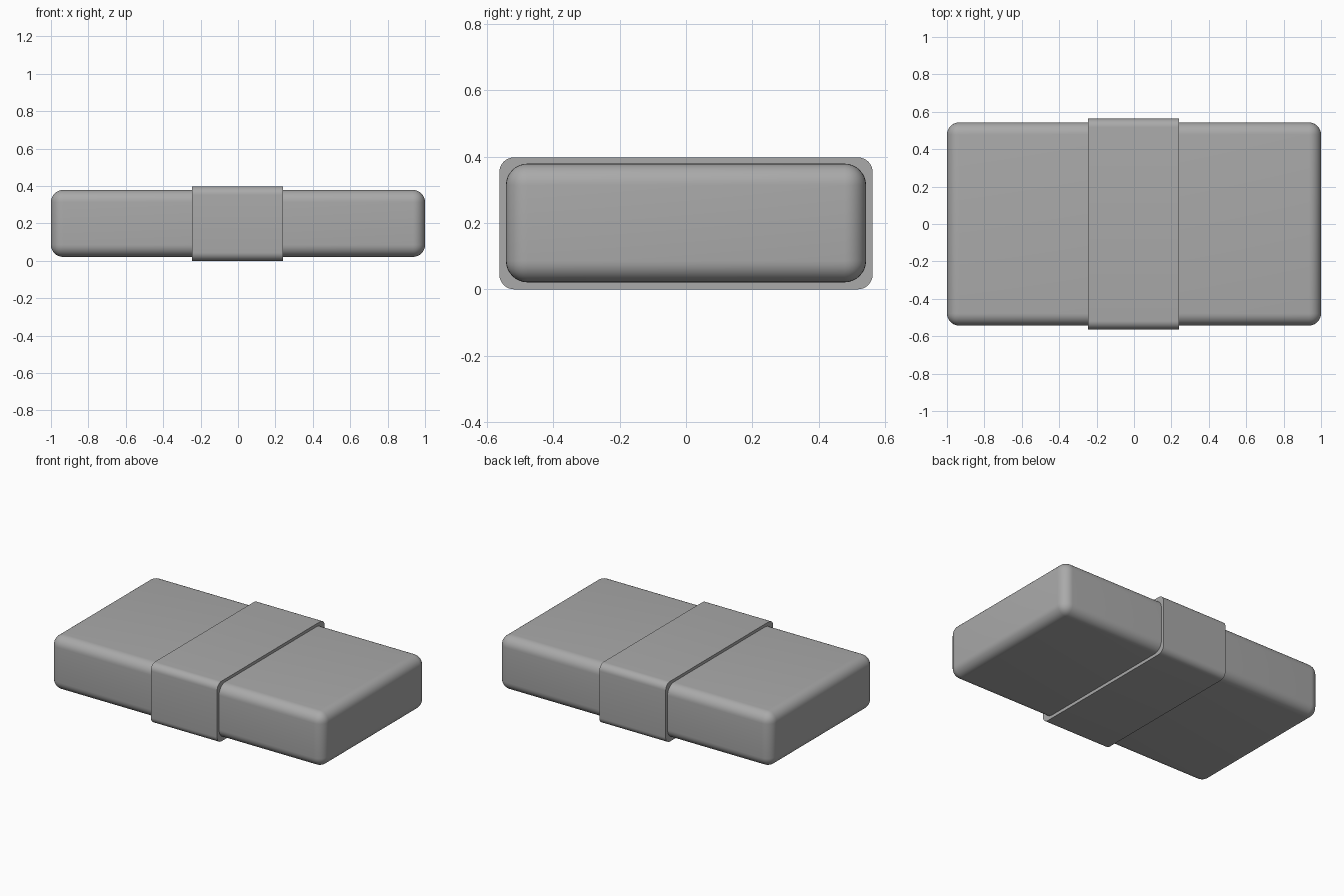
import bpy
import bmesh

cube = bpy.data.objects.get("Cube")
if cube:
    bpy.data.objects.remove(cube, do_unlink=True)

grey = bpy.data.materials.new("plain grey")
grey.use_nodes = True
colour = (0.4, 0.4, 0.4, 1)
grey.diffuse_color = colour
grey.node_tree.nodes["Principled BSDF"].inputs["Base Color"].default_value = colour


def rounded_box(name, size, centre, radius, lengthwise_only=False):
    """Box with rounded edges, either all of them or only those along x."""
    bm = bmesh.new()
    bmesh.ops.create_cube(bm, size=1)
    bmesh.ops.scale(bm, vec=size, verts=bm.verts)
    edges = [e for e in bm.edges
             if not lengthwise_only
             or abs(e.verts[0].co.x - e.verts[1].co.x) > 0.01]
    bmesh.ops.bevel(bm, geom=edges, offset=radius, segments=8,
                    profile=0.5, affect='EDGES')
    mesh = bpy.data.meshes.new(name)
    bm.to_mesh(mesh)
    bm.free()
    mesh.materials.append(grey)
    obj = bpy.data.objects.new(name, mesh)
    obj.location = centre
    bpy.context.collection.objects.link(obj)
    bpy.ops.object.select_all(action='DESELECT')
    obj.select_set(True)
    bpy.context.view_layer.objects.active = obj
    bpy.ops.object.shade_smooth_by_angle(angle=0.6)
    return obj


# Soft-edged main block
rounded_box("body", (2, 1.086, 0.358), (0, 0, 0.2), 0.065)

# Raised sleeve wrapped around the middle, with crisp ends
rounded_box("band", (0.486, 1.126, 0.398), (-0.002, 0, 0.199), 0.045, True)
